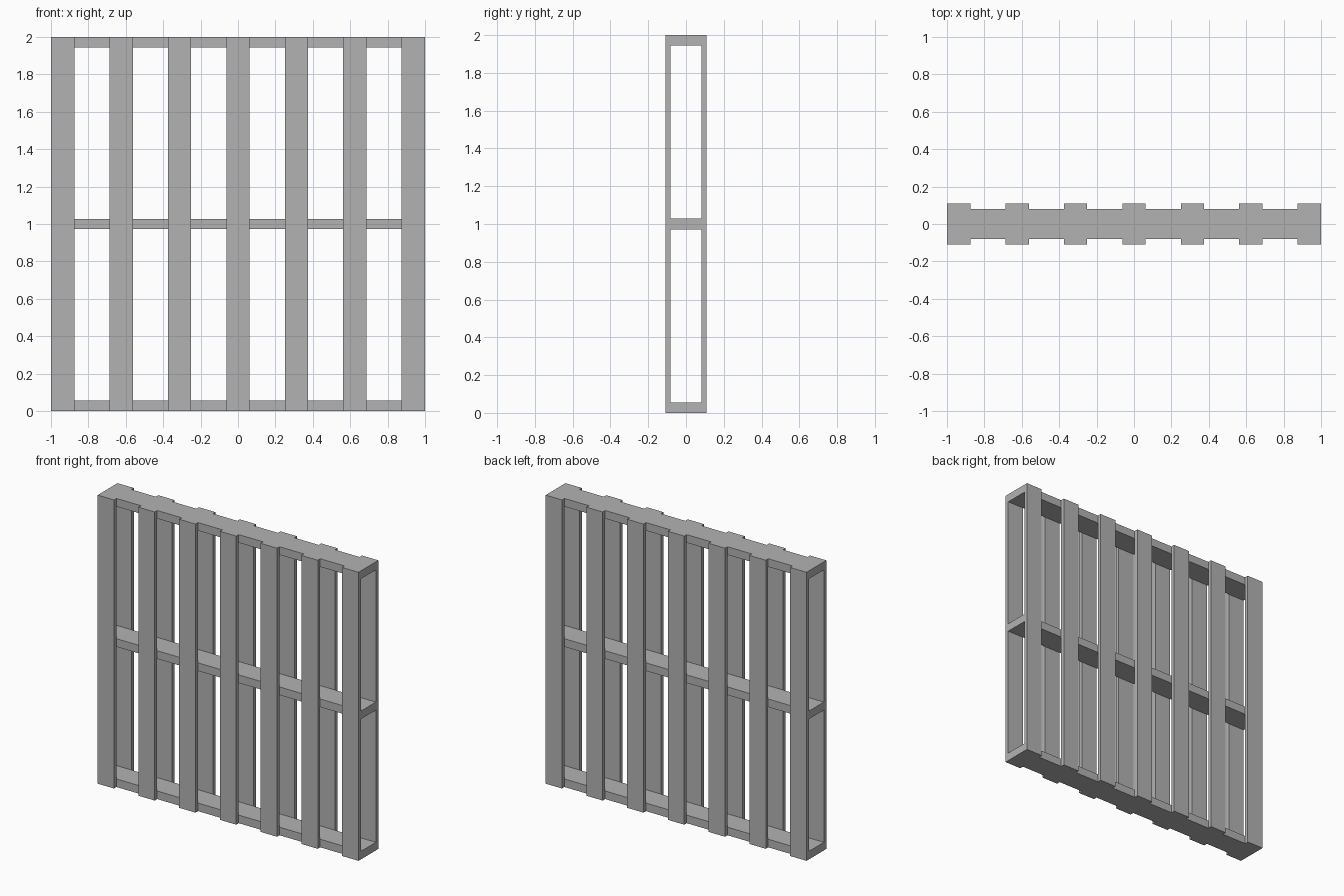
import bpy

cube = bpy.data.objects.get("Cube")
if cube:
    bpy.data.objects.remove(cube, do_unlink=True)

# Single flat grey for the whole pallet
grey = bpy.data.materials.new("plain_grey")
grey.use_nodes = True
colour = (0.45, 0.45, 0.45, 1)
grey.diffuse_color = colour
grey.node_tree.nodes["Principled BSDF"].inputs["Base Color"].default_value = colour


def board(name, centre, size):
    """Add one rectangular board."""
    bpy.ops.mesh.primitive_cube_add(size=1, location=centre)
    obj = bpy.context.object
    obj.name = name
    obj.scale = size
    bpy.ops.object.transform_apply(location=False, rotation=False, scale=True)
    obj.data.materials.append(grey)
    return obj


HEIGHT = 2.0
DEPTH = 0.217         # overall thickness
SLAT_W = 0.125
SLAT_T = 0.027
RAIL_H = 0.056
SLATS = 7

# Three full-width rails sandwiched between the slats
rail_depth = DEPTH - 2 * SLAT_T
for name, z in (("bottom_rail", RAIL_H / 2),
                ("middle_rail", HEIGHT / 2),
                ("top_rail", HEIGHT - RAIL_H / 2)):
    board(name, (0, 0, z), (2, rail_depth, RAIL_H))

# Evenly spaced upright slats on both faces
step = (2 - SLAT_W) / (SLATS - 1)
offset = (DEPTH - SLAT_T) / 2
for side, y in (("front", -offset), ("back", offset)):
    for i in range(SLATS):
        x = -1 + SLAT_W / 2 + i * step
        board(f"{side}_slat_{i + 1}", (x, y, HEIGHT / 2), (SLAT_W, SLAT_T, HEIGHT))
